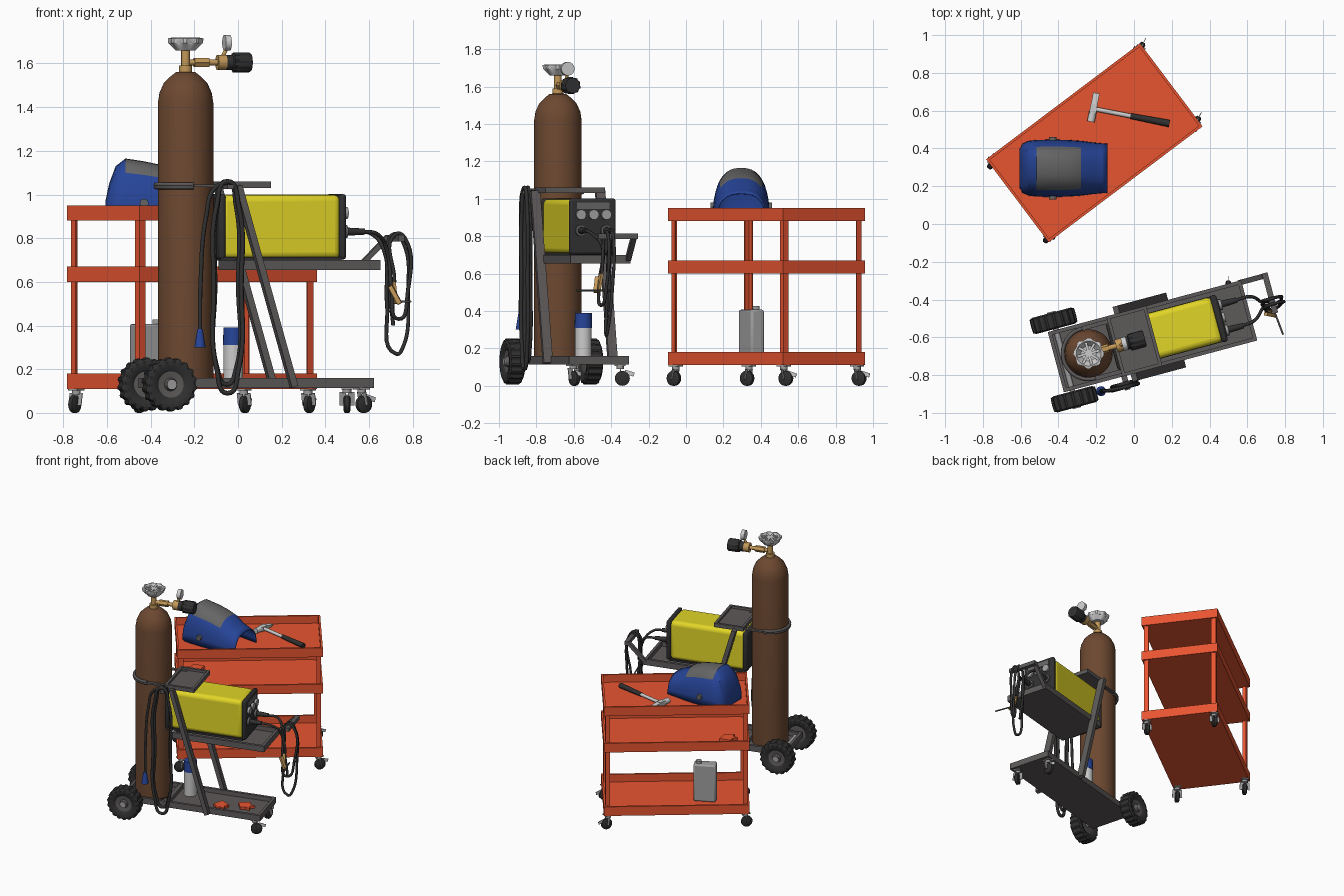
import bpy, bmesh
from math import sin, cos, pi, radians
from mathutils import Matrix, Vector

if "Cube" in bpy.data.objects:
    bpy.data.objects.remove(bpy.data.objects["Cube"])

COL = dict(red=(.80, .09, .03), dark=(.11, .10, .10), black=(.03, .03, .03), yellow=(.75, .66, .02),
           blue=(.02, .06, .32), brown=(.15, .065, .03), brass=(.55, .32, .10), grey=(.35, .35, .35),
           lens=(.13, .13, .13), steel=(.62, .62, .62))
MAT = {}
for k, c in COL.items():
    MAT[k] = bpy.data.materials.new(k)
    MAT[k].diffuse_color = (*c, 1)

RED = Matrix.Translation((-.21, .43, 0)) @ Matrix.Rotation(radians(37), 4, 'Z')
WELD = Matrix.Translation((-.24, -.685, 0)) @ Matrix.Rotation(radians(15), 4, 'Z')
WORLD = Matrix.Identity(4)
M = WORLD  # current frame


def add(name, bm, *mats):
    bmesh.ops.remove_doubles(bm, verts=bm.verts, dist=1e-5)
    bmesh.ops.recalc_face_normals(bm, faces=bm.faces)
    me = bpy.data.meshes.new(name)
    bm.transform(M)
    bm.to_mesh(me)
    bm.free()
    ob = bpy.data.objects.new(name, me)
    for m in mats:
        me.materials.append(MAT[m])
    bpy.context.collection.objects.link(ob)
    return ob


def bevel(ob, w, seg=2):
    b = ob.modifiers.new("bevel", 'BEVEL')
    b.width, b.segments = w, seg
    return ob


def box(name, c, s, mat, rot=None):
    bm = bmesh.new()
    bmesh.ops.create_cube(bm, size=1, matrix=Matrix.Translation(c) @ (rot or WORLD) @ Matrix.Diagonal((*s, 1)))
    return add(name, bm, mat)


def lathe(name, prof, mat, at=(0, 0, 0), axis=(0, 0, 1), n=32, notch=0):
    # spin (radius, height) profile; notch lowers alternate segments at the rim
    bm = bmesh.new()
    big = max(p[0] for p in prof)
    T = Matrix.Translation(at) @ Vector(axis).to_track_quat('Z', 'Y').to_matrix().to_4x4()
    rings = []
    for r, h in prof:
        ring = []
        for i in range(n):
            q = r - notch if notch and r > big * .9 and i % 4 < 2 else r
            ring.append(bm.verts.new(T @ Vector((q * cos(2 * pi * i / n), q * sin(2 * pi * i / n), h))))
        rings.append(ring)
    for a, b in zip(rings, rings[1:]):
        for i in range(n):
            j = (i + 1) % n
            bm.faces.new((a[i], a[j], b[j], b[i]))
    return add(name, bm, mat)


def cyl(name, a, b, r, mat, r2=None, n=20):
    d = Vector(b) - Vector(a)
    return lathe(name, [(0, 0), (r, 0), (r if r2 is None else r2, d.length), (0, d.length)], mat, a, d, n)


def bar(name, a, b, w, t, mat):
    # flat bar in the local xz plane
    a, b = Vector(a), Vector(b)
    return box(name, (a + b) / 2, (w, t, (b - a).length), mat, (b - a).to_track_quat('Z', 'Y').to_matrix().to_4x4())


def tube(name, pts, r, mat, cyclic=False):
    cu = bpy.data.curves.new(name, 'CURVE')
    cu.dimensions, cu.bevel_depth, cu.bevel_resolution, cu.resolution_u = '3D', r, 2, 8
    cu.use_fill_caps = True
    s = cu.splines.new('BEZIER')
    s.bezier_points.add(len(pts) - 1)
    for p, q in zip(s.bezier_points, pts):
        p.co = M @ Vector(q)
        p.handle_left_type = p.handle_right_type = 'AUTO'
    s.use_cyclic_u = cyclic
    cu.materials.append(MAT[mat])
    bpy.context.collection.objects.link(bpy.data.objects.new(name, cu))


def tray(name, x0, x1, hw, z0, z1, mat, t=.014):
    cx, L, h = (x0 + x1) / 2, x1 - x0, z1 - z0
    box(name + "_floor", (cx, 0, z0 + .006), (L - .004, 2 * hw - .004, .012), mat)
    for s in (-1, 1):
        box(name + "_side_rim", (cx, s * (hw - t / 2), z0 + h / 2), (L, t, h), mat)
        box(name + "_end_rim", (cx + s * (L - t) / 2, 0, z0 + h / 2), (t, 2 * hw - 2 * t, h), mat)


def caster(x, y, ang, top, brake):
    global M
    keep = M
    M = M @ Matrix.Translation((x, y, 0)) @ Matrix.Rotation(radians(ang), 4, 'Z')
    lathe("caster_wheel", [(0, -.016), (.03, -.016), (.04, -.01), (.04, .01), (.03, .016), (0, .016)],
          "black", (.012, 0, .04), (0, 1, 0), 24)
    box("caster_plate", (0, 0, top - .004), (.06, .05, .008), "grey")
    cyl("caster_swivel", (0, 0, top - .025), (0, 0, top), .02, "grey")
    for s in (-1, 1):
        bar("caster_fork", (0, s * .02, top - .02), (.012, s * .02, .034), .03, .004, "grey")
    if brake:
        bar("caster_brake", (.025, 0, top - .04), (.075, 0, top - .055), .004, .022, "steel")
    M = keep


def magnet(x, y, z, ang):
    # arrow-shaped holder
    bm = bmesh.new()
    pts = [(-.065, -.03), (-.03, -.03), (0, -.055), (.06, 0), (0, .055), (-.03, .03), (-.065, .03), (-.045, 0)]
    T = Matrix.Translation((x, y, z)) @ Matrix.Rotation(radians(ang), 4, 'Z')
    f = bm.faces.new([bm.verts.new(T @ Vector((*p, 0))) for p in pts])
    e = bmesh.ops.extrude_face_region(bm, geom=[f])
    bmesh.ops.translate(bm, vec=(0, 0, .02), verts=[v for v in e['geom'] if isinstance(v, bmesh.types.BMVert)])
    add("arrow_magnet", bm, "red")


# --- red tool cart
M = RED
for nm, z in (("top", .88), ("middle", .60), ("bottom", .11)):
    tray(nm + "_shelf", -.51, .51, .275, z, z + .07, "red")
for sx in (-1, 1):
    for sy in (-1, 1):
        box("leg_flange", (sx * .482, sy * .258, .52), (.034, .006, .74), "red")
        box("leg_flange", (sx * .496, sy * .244, .52), (.006, .034, .74), "red")
        caster(sx * .48, sy * .245, 25 if sx > 0 else 200, .11, sx > 0)
magnet(-.36, .12, .613, 20)

# --- solvent can on the bottom shelf
M = Matrix.Translation((-.41, .35, 0)) @ Matrix.Rotation(radians(26), 4, 'Z')
bevel(box("solvent_can", (0, 0, .265), (.16, .08, .285), "grey"), .012)
cyl("solvent_can_cap", (.045, .005, .405), (.045, .005, .427), .02, "grey")

# --- hammer on the top shelf
M = Matrix.Translation((-.215, .61, .915)) @ Matrix.Rotation(radians(-11), 4, 'Z')
cyl("hammer_shaft", (0, 0, 0), (.22, 0, 0), .012, "steel")
cyl("hammer_grip", (.2, 0, 0), (.41, 0, 0), .015, "black", .019)
box("hammer_eye", (0, 0, 0), (.036, .05, .034), "steel")
cyl("hammer_face", (0, -.015, 0), (0, -.07, 0), .02, "steel")
bm = bmesh.new()
bmesh.ops.create_cube(bm, size=1, matrix=Matrix.Translation((0, .05, 0)) @ Matrix.Diagonal((.034, .07, .032, 1)))
for v in bm.verts:
    if v.co.y > .07:
        v.co.z *= .2
add("hammer_peen", bm, "steel")

# --- welding helmet: arch sections (x, half width, top height) lofted along x
M = Matrix.Translation((0, .295, 0))
SEC = [(-.607, .10, .97), (-.59, .13, 1.05), (-.56, .145, 1.13), (-.515, .15, 1.165), (-.43, .152, 1.152),
       (-.35, .15, 1.135), (-.28, .145, 1.11), (-.22, .137, 1.065), (-.17, .132, 1.045), (-.14, .13, 1.03)]
N = 20
bm = bmesh.new()
rows = []
for x, w, h in SEC:
    row = []
    for i in range(N + 1):
        a = pi * i / N
        c, s = cos(a), sin(a)
        row.append(bm.verts.new((x, w * (abs(c) ** .8) * (1 if c > 0 else -1), .895 + (h - .895) * max(s, 0) ** .8)))
    rows.append(row)
for k, (a, b) in enumerate(zip(rows, rows[1:])):
    for i in range(N):
        f = bm.faces.new((a[i], a[i + 1], b[i + 1], b[i]))
        f.material_index = 1 if 3 <= k <= 5 and 5 <= i < N - 5 else 0
bm.faces.new(rows[0])
add("welding_helmet", bm, "blue", "lens").modifiers.new("shell", 'SOLIDIFY').thickness = .006
for s in (-1, 1):
    cyl("helmet_pivot_knob", (-.43, s * .14, .96), (-.43, s * .165, .96), .02, "lens")

# --- welding cart frame
M = WELD
tray("cart_base", -.18, .85, .165, .115, .16, "dark", .02)
tray("welder_platform", .2, .88, .165, .655, .70, "dark", .02)
tray("upper_tray", .14, .36, .165, 1.03, 1.06, "dark", .018)
box("base_crossbar", (.15, 0, .14), (.03, .31, .035), "dark")
cyl("wheel_axle", (-.135, -.24, .13), (-.135, .24, .13), .014, "grey")
for s in (-1, 1):
    bar("slanted_post", (.20, s * .18, 1.04), (.465, s * .18, .12), .05, .03, "dark")
    bar("bottle_ring_arm", (0, s * .137, 1.04), (.2, s * .137, 1.04), .022, .012, "dark")
    caster(.80, s * .13, 75 if s > 0 else 20, .115, True)
    lathe("rear_tyre", [(.06, -.03), (.075, -.04), (.105, -.044), (.122, -.036), (.124, 0), (.122, .036),
                        (.105, .044), (.075, .04), (.06, .03)], "black", (-.135, s * .215, .13), (0, s, 0), 72, .008)
    lathe("rear_hub", [(0, -.03), (.062, -.03), (.062, .03), (.03, .025), (.024, .045), (0, .045)], "dark",
          (-.135, s * .215, .13), (0, s, 0))
    cyl("hub_nut", (-.135, s * .25, .13), (-.135, s * .264, .13), .022, "grey")
ring = [(.137 * cos(a), .137 * sin(a), 1.04) for a in [pi / 2 + pi * i / 10 for i in range(11)]]
for z in (-.006, .006):
    tube("bottle_ring", [(p[0], p[1], p[2] + z) for p in ring], .01, "dark")
bar("handle_arm", (.87, .155, .675), (1.0, .155, .805), .028, .024, "dark")
box("handle_bar", (1.01, .06, .80), (.03, .22, .028), "dark")
magnet(.52, -.05, .128, 100)
magnet(.68, .0, .128, 160)
cyl("spray_can", (.246, .075, .125), (.246, .075, .31), .045, "steel")
cyl("spray_can_cap", (.246, .075, .31), (.246, .075, .39), .047, "blue", .045)

# --- gas bottle, valve and regulator
lathe("gas_bottle", [(0, .125), (.115, .125), (.127, .14), (.127, 1.42), (.12, 1.465), (.10, 1.51), (.07, 1.54),
                     (.045, 1.56), (0, 1.565)], "brown", n=40)
cyl("valve_collar", (0, 0, 1.555), (0, 0, 1.59), .03, "brass")
cyl("valve_stem", (0, 0, 1.58), (0, 0, 1.665), .02, "brass")
lathe("valve_handwheel", [(0, 1.66), (.045, 1.66), (.08, 1.695), (.082, 1.715), (.066, 1.718), (.04, 1.685), (0, 1.685)],
      "steel", n=32, notch=.008)
for i in range(4):
    box("handwheel_spoke", (0, 0, 1.70), (.14, .014, .02), "steel", Matrix.Rotation(i * pi / 4, 4, 'Z'))
cyl("regulator_inlet", (0, 0, 1.605), (.2, 0, 1.605), .014, "brass")
cyl("regulator_nut", (.04, 0, 1.605), (.11, 0, 1.605), .023, "brass", n=6)
cyl("regulator_body", (.15, 0, 1.605), (.19, 0, 1.605), .035, "brass")
lathe("regulator_knob", [(0, 0), (.035, 0), (.035, .03), (.046, .035), (.046, .11), (.04, .118), (0, .118)], "black",
      (.19, 0, 1.605), (1, 0, 0), 40, .004)
cyl("gauge_stem", (.17, 0, 1.62), (.195, 0, 1.67), .009, "brass")
cyl("gauge", (.183, 0, 1.695), (.21, 0, 1.695), .036, "steel", n=28)

# --- welding power source
bevel(box("welder_case", (.42, 0, .852), (.57, .246, .294), "yellow"), .03, 4)
box("welder_underside", (.42, 0, .705), (.57, .25, .016), "black")
for nm, x in (("welder_front_panel", .714), ("welder_back_panel", .143)):
    bevel(box(nm, (x, 0, .852), (.034, .256, .30), "black"), .014)
box("welder_display", (.733, 0, .962), (.004, .18, .036), "lens")
for y in (-.07, 0, .07):
    cyl("welder_dial", (.73, y, .915), (.748, y, .915), .027, "grey")
for y in (-.07, .07):
    cyl("socket", (.73, y, .83), (.745, y, .83), .03, "lens")
    cyl("cable_plug", (.74, y, .83), (.83, y, .83), .019, "black", .014)

# --- front leads draped over the handle, with earth clamp
tube("torch_lead", [(.82, .07, .83), (.90, .07, .82), (.95, .03, .74), (.96, .02, .50), (1.0, .0, .27), (1.03, .0, .30),
                    (1.06, .02, .55), (1.04, .03, .78), (1.0, .03, .82), (.965, .03, .70), (.99, .02, .40)], .009, "black")
tube("earth_lead", [(.82, -.07, .83), (.89, -.06, .82), (.95, -.01, .75), (.97, -.03, .55), (1.0, -.03, .43),
                    (1.05, -.01, .55), (1.04, .0, .80), (1.0, .0, .82), (.985, -.02, .60)], .009, "black")
bar("clamp_jaw", (.96, -.04, .58), (1.0, -.06, .50), .02, .02, "brass")
bar("clamp_jaw", (.98, -.02, .60), (.985, -.04, .50), .016, .016, "brass")
cyl("electrode", (1.0, .03, .51), (1.02, -.17, .51), .005, "dark")

# --- mains lead coiled on the side
box("cable_hook", (.15, -.20, 1.035), (.03, .08, .02), "dark")
for k, (w, lo, y) in enumerate(((.065, .09, -.222), (.055, .13, -.205))):
    tube("mains_coil", [(.14, y, 1.06), (.14 - w * .8, y, .95), (.14 - w, y, .58), (.14 - w * .8, y, .2), (.14, y, lo),
                        (.14 + w * .8, y, .2), (.14 + w, y, .58), (.14 + w * .8, y, .95)], .011, "black", True)
tube("mains_tail", [(.15, -.22, 1.06), (.08, -.22, 1.03), (.04, -.215, .90), (.015, -.21, .6), (.012, -.21, .38)], .01, "black")
cyl("mains_plug", (.012, -.21, .30), (.012, -.21, .385), .026, "blue", .012)

# --- shading
bpy.ops.object.select_all(action='DESELECT')
for ob in bpy.data.objects:
    if ob.type == 'MESH':
        ob.select_set(True)
        bpy.context.view_layer.objects.active = ob
bpy.ops.object.shade_smooth_by_angle(angle=radians(35))

for m in bpy.data.materials:
    if m.users and not m.is_grease_pencil:
        m.use_nodes = True
        m.node_tree.nodes["Principled BSDF"].inputs["Base Color"].default_value = m.diffuse_color
